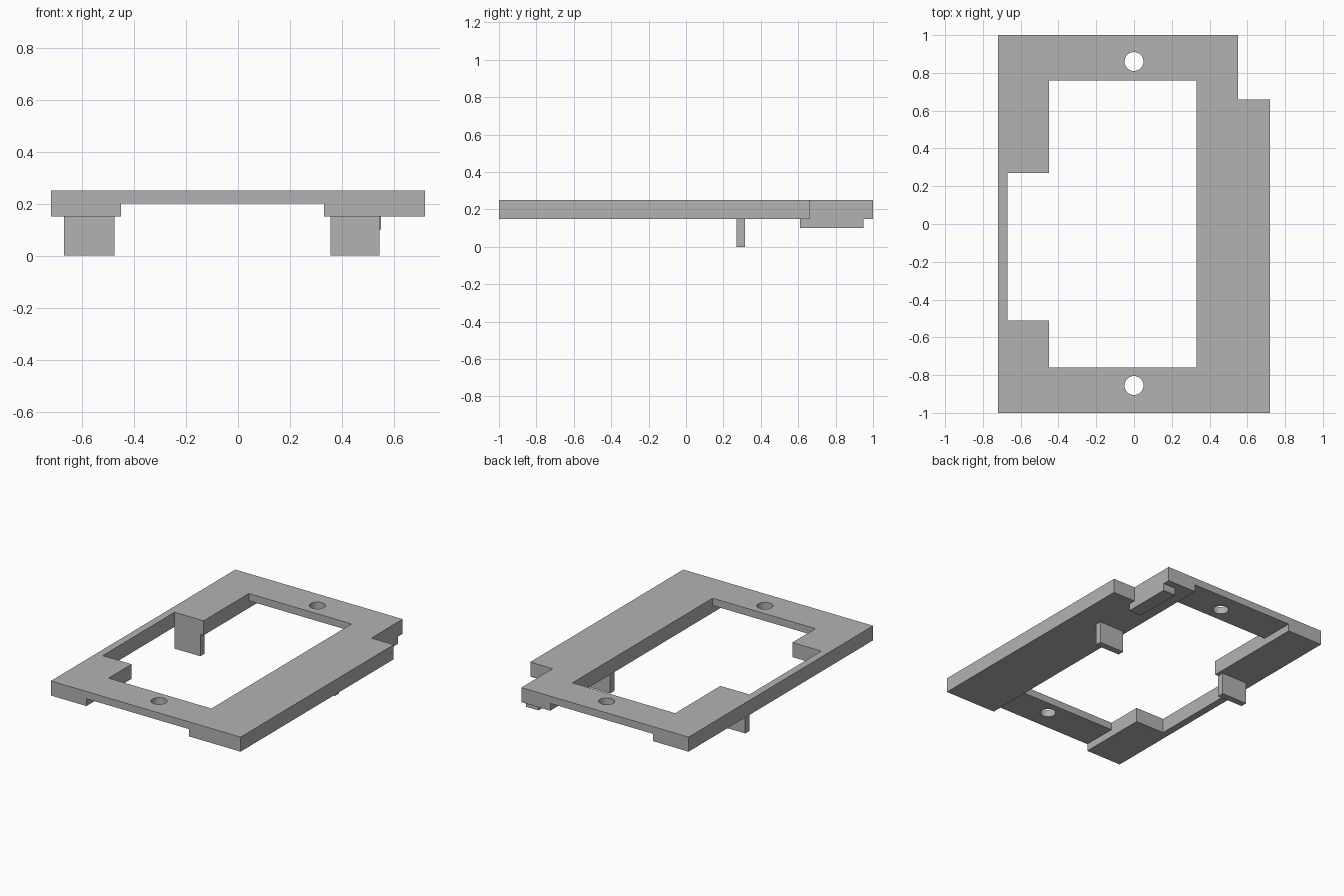
import bpy
import bmesh
import math
from mathutils import Matrix

cube = bpy.data.objects.get("Cube")
if cube:
    bpy.data.objects.remove(cube, do_unlink=True)

# One plain grey for the whole part
grey = bpy.data.materials.new("plain grey")
grey.use_nodes = True
colour = (0.45, 0.45, 0.45, 1)
grey.diffuse_color = colour
grey.node_tree.nodes["Principled BSDF"].inputs["Base Color"].default_value = colour


def finish(name, bm):
    mesh = bpy.data.meshes.new(name)
    bm.to_mesh(mesh)
    bm.free()
    mesh.materials.append(grey)
    obj = bpy.data.objects.new(name, mesh)
    bpy.context.collection.objects.link(obj)
    return obj


def box(name, x, y, z):
    """Box from (low, high) ranges on each axis."""
    bm = bmesh.new()
    ranges = (x, y, z)
    size = [hi - lo for lo, hi in ranges]
    mid = [(hi + lo) / 2 for lo, hi in ranges]
    bmesh.ops.create_cube(bm, size=1, matrix=Matrix.Translation(mid) @ Matrix.Diagonal((*size, 1)))
    return finish(name, bm)


def rod(name, x, y, radius):
    bm = bmesh.new()
    bmesh.ops.create_cone(bm, cap_ends=True, segments=48, radius1=radius, radius2=radius,
                          depth=1, matrix=Matrix.Translation((x, y, 0.2)))
    return finish(name, bm)


def cut(target, cutter):
    """Subtract the cutter, then discard it."""
    cutter.hide_render = True
    mod = target.modifiers.new("cut", "BOOLEAN")
    mod.operation = "DIFFERENCE"
    mod.solver = "EXACT"
    mod.object = cutter
    bpy.context.view_layer.objects.active = target
    bpy.ops.object.modifier_apply(modifier=mod.name)
    bpy.data.objects.remove(cutter, do_unlink=True)


# Frame plate with its underside channel, opening, side bay and corner notch
TOP, UNDER = 0.25, 0.15
through = (-0.3, 0.6)
inner = (-0.45, 0.33)
frame = box("frame_plate", (-0.72, 0.72), (-1, 1), (UNDER, TOP))
cut(frame, box("channel_cutter", inner, (-1.2, 1.2), (-0.1, 0.2)))
cut(frame, box("opening_cutter", inner, (-0.76, 0.76), through))
cut(frame, box("bay_cutter", (-0.67, -0.2), (-0.51, 0.27), through))
cut(frame, box("notch_cutter", (0.55, 1), (0.66, 1.3), through))

# Screw holes at both ends
for y in (-0.855, 0.86):
    cut(frame, rod("hole_cutter", 0, y, 0.05))

# Hanging tabs under the side rails
box("right_tab", (-0.67, -0.475), (0.27, 0.315), (0, UNDER))
box("left_tab", (0.355, 0.545), (0.27, 0.315), (0, UNDER))

# Small rib beneath the notched corner
box("corner_rib", (0.455, 0.55), (0.61, 0.95), (0.1, UNDER))

# Smooth hole walls, sharp edges elsewhere
bpy.ops.object.select_all(action="DESELECT")
frame.select_set(True)
bpy.context.view_layer.objects.active = frame
bpy.ops.object.shade_smooth_by_angle(angle=math.radians(30))
